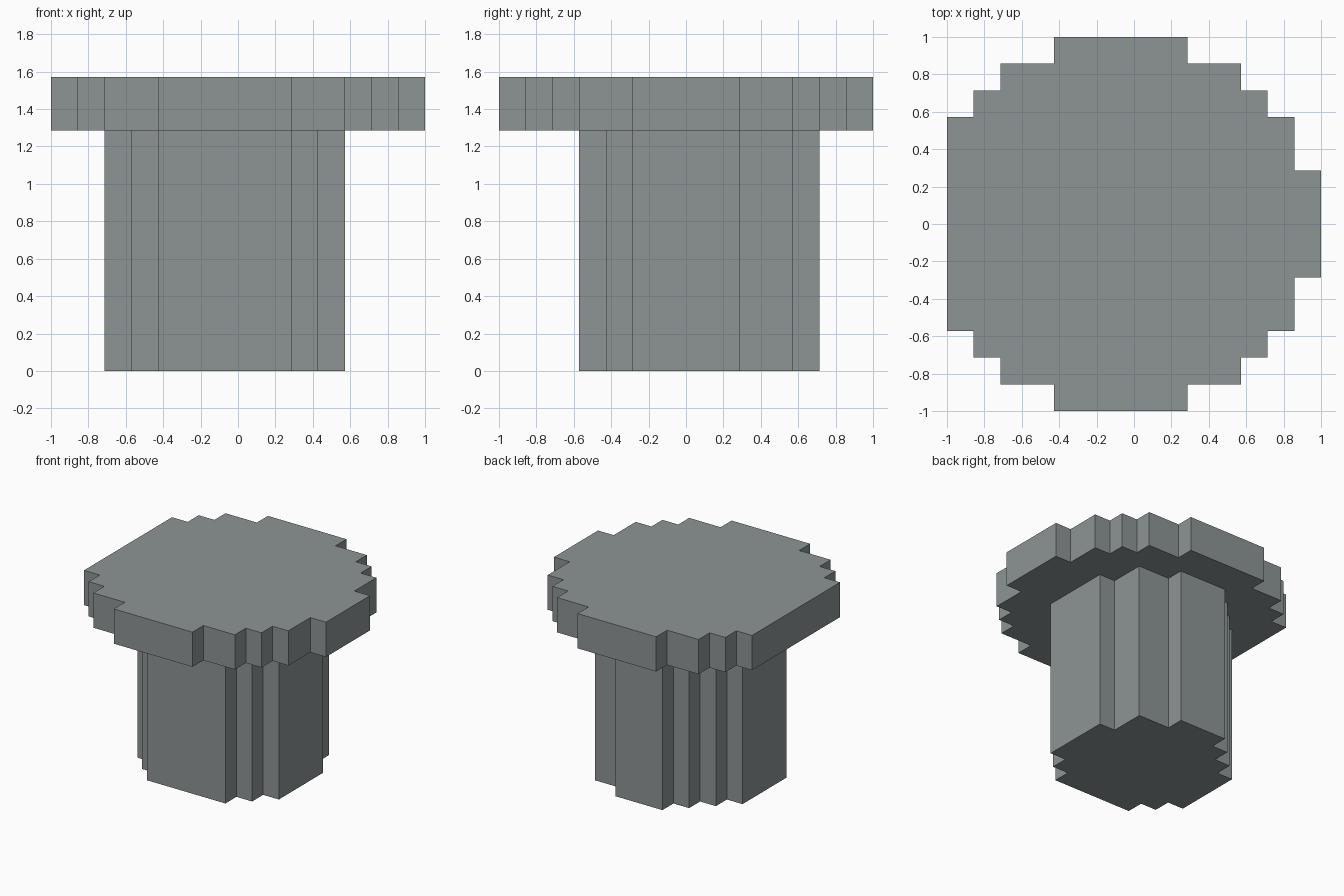
import bpy
import bmesh

U = 1 / 7  # size of one grid step

cube = bpy.data.objects.get("Cube")
if cube:
    bpy.data.objects.remove(cube, do_unlink=True)

stone = bpy.data.materials.new("stone grey")
stone.use_nodes = True
colour = (0.27, 0.298, 0.302, 1)
stone.diffuse_color = colour
stone.node_tree.nodes["Principled BSDF"].inputs["Base Color"].default_value = colour


def stepped_prism(name, y_start, bands, z0, z1):
    """Extrude a stepped outline given as bands of (y end, x min, x max)."""
    left, right = [], []
    y = y_start
    for y_end, x_min, x_max in bands:
        left += [(x_min, y), (x_min, y_end)]
        right += [(x_max, y), (x_max, y_end)]
        y = y_end
    outline = right + left[::-1]

    bm = bmesh.new()
    base = bm.faces.new([bm.verts.new((px * U, py * U, z0 * U)) for px, py in outline])
    top = bmesh.ops.extrude_face_region(bm, geom=[base], use_keep_orig=True)
    verts = [g for g in top["geom"] if isinstance(g, bmesh.types.BMVert)]
    bmesh.ops.translate(bm, verts=verts, vec=(0, 0, (z1 - z0) * U))
    bmesh.ops.recalc_face_normals(bm, faces=bm.faces)
    mesh = bpy.data.meshes.new(name)
    bm.to_mesh(mesh)
    bm.free()
    mesh.materials.append(stone)
    obj = bpy.data.objects.new(name, mesh)
    bpy.context.collection.objects.link(obj)
    return obj


# Column: stepped round shaft, with a narrower back
stepped_prism("column", -4, [
    (-3, -3, 2), (-2, -4, 3), (2, -5, 4),
    (3, -4, 3), (4, -3, 3), (5, -2, 1),
], 0, 9)

# Table top: stepped round slab, the same front to back
half = [(-6, -3, 2), (-5, -5, 4), (-4, -6, 5), (-2, -7, 6)]
starts = [-7] + [band[0] for band in half[:-1]]
mirrored = [(-s, a, b) for s, (_, a, b) in zip(starts, half)][::-1]
stepped_prism("table_top", -7, half + [(2, -7, 7)] + mirrored, 9, 11)
